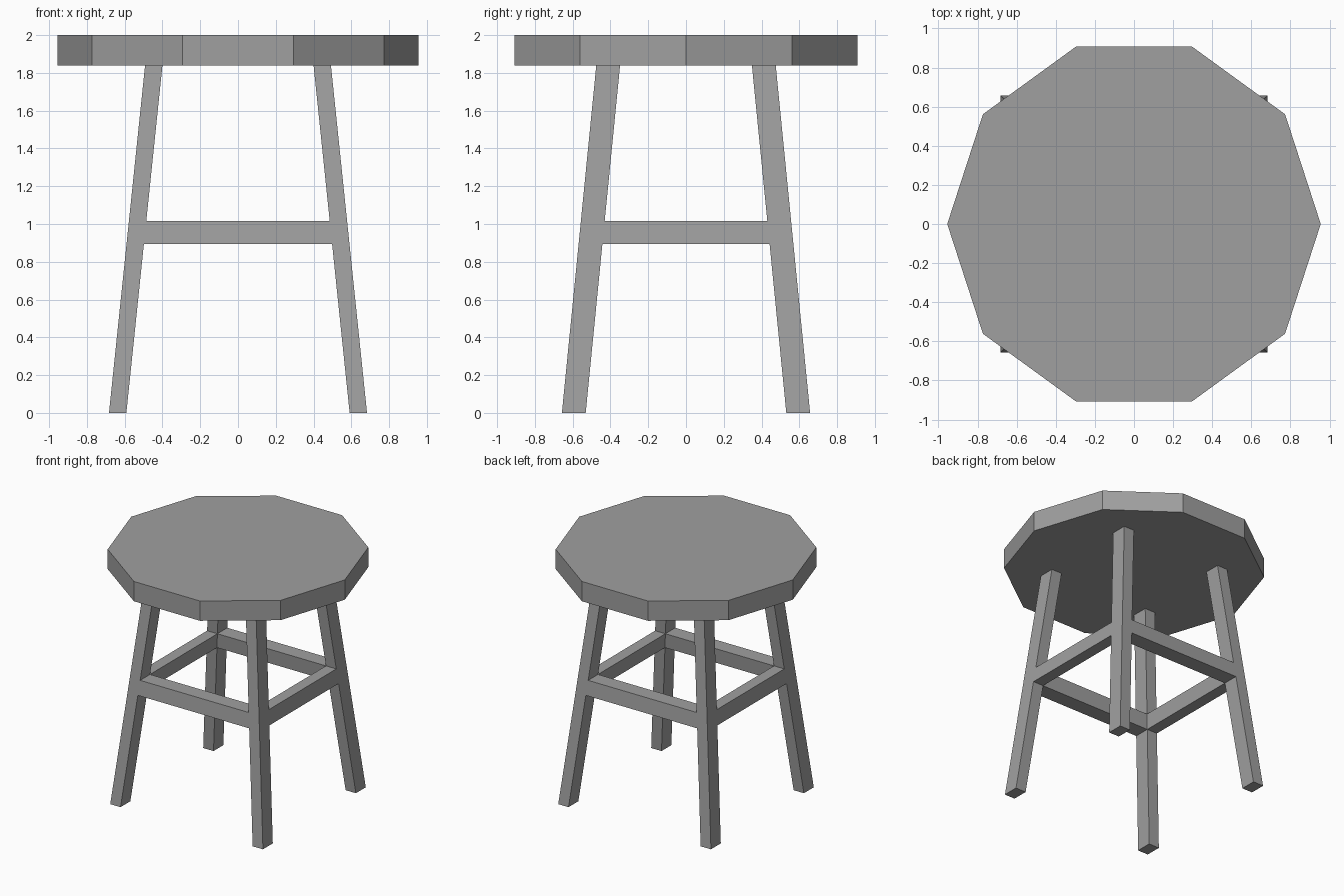
import bpy
import bmesh
from mathutils import Vector

cube = bpy.data.objects.get("Cube")
if cube:
    bpy.data.objects.remove(cube, do_unlink=True)

SEAT_RADIUS, SEAT_BOTTOM, SEAT_TOP = 0.955, 1.84, 2.0
RAIL_BOTTOM, RAIL_TOP = 0.895, 1.015
FOOT_OUTER = Vector((0.683, 0.657))   # outer corner of a foot
LEG_SIZE = Vector((0.092, 0.126))     # leg section
LEAN = Vector((0.191, 0.182))         # inward shift from floor to seat

grey = bpy.data.materials.new("plain grey")
grey.use_nodes = True
colour = (0.35, 0.35, 0.35, 1)
grey.diffuse_color = colour
grey.node_tree.nodes["Principled BSDF"].inputs["Base Color"].default_value = colour


def finish(bm, name):
    bmesh.ops.recalc_face_normals(bm, faces=bm.faces)
    mesh = bpy.data.meshes.new(name)
    bm.to_mesh(mesh)
    bm.free()
    mesh.materials.append(grey)
    obj = bpy.data.objects.new(name, mesh)
    bpy.context.collection.objects.link(obj)


def leaning_box(name, z_low, z_high, section):
    """Box whose x and y limits at each height come from section(z)."""
    bm = bmesh.new()
    bmesh.ops.create_cube(bm, size=2)
    for v in bm.verts:
        z = z_high if v.co.z > 0 else z_low
        xs, ys = section(z)
        v.co = (xs[v.co.x > 0], ys[v.co.y > 0], z)
    finish(bm, name)


def leg_limits(z):
    """Inner and outer corners of the leg section at height z."""
    outer = FOOT_OUTER - LEAN * (z / SEAT_BOTTOM)
    return outer - LEG_SIZE, outer


def leg_section(sx, sy):
    def section(z):
        inner, outer = leg_limits(z)
        return (sorted((sx * inner.x, sx * outer.x)),
                sorted((sy * inner.y, sy * outer.y)))
    return section


def rail_section(axis, side):
    def section(z):
        inner, outer = leg_limits(z)
        across = 1 - axis
        limits = [None, None]
        limits[axis] = (-inner[axis], inner[axis])
        limits[across] = sorted((side * inner[across], side * outer[across]))
        return limits
    return section


# Ten-sided seat with a corner pointing to each side
bm = bmesh.new()
bmesh.ops.create_cone(bm, cap_ends=True, segments=10, radius1=SEAT_RADIUS,
                      radius2=SEAT_RADIUS, depth=SEAT_TOP - SEAT_BOTTOM)
corner = max(bm.verts, key=lambda v: v.co.x)
if abs(corner.co.y) > 0.01:
    for v in bm.verts:
        v.co.x, v.co.y = v.co.y, -v.co.x
bmesh.ops.translate(bm, verts=bm.verts, vec=(0, 0, (SEAT_TOP + SEAT_BOTTOM) / 2))
finish(bm, "seat")

# Four splayed legs
for sy, end in ((-1, "front"), (1, "back")):
    for sx, side in ((1, "left"), (-1, "right")):
        leaning_box(f"{end}_{side}_leg", 0, SEAT_BOTTOM, leg_section(sx, sy))

# Four rails flush with the legs
for name, axis, side in (("front", 0, -1), ("back", 0, 1),
                         ("left", 1, 1), ("right", 1, -1)):
    leaning_box(f"{name}_rail", RAIL_BOTTOM, RAIL_TOP, rail_section(axis, side))
